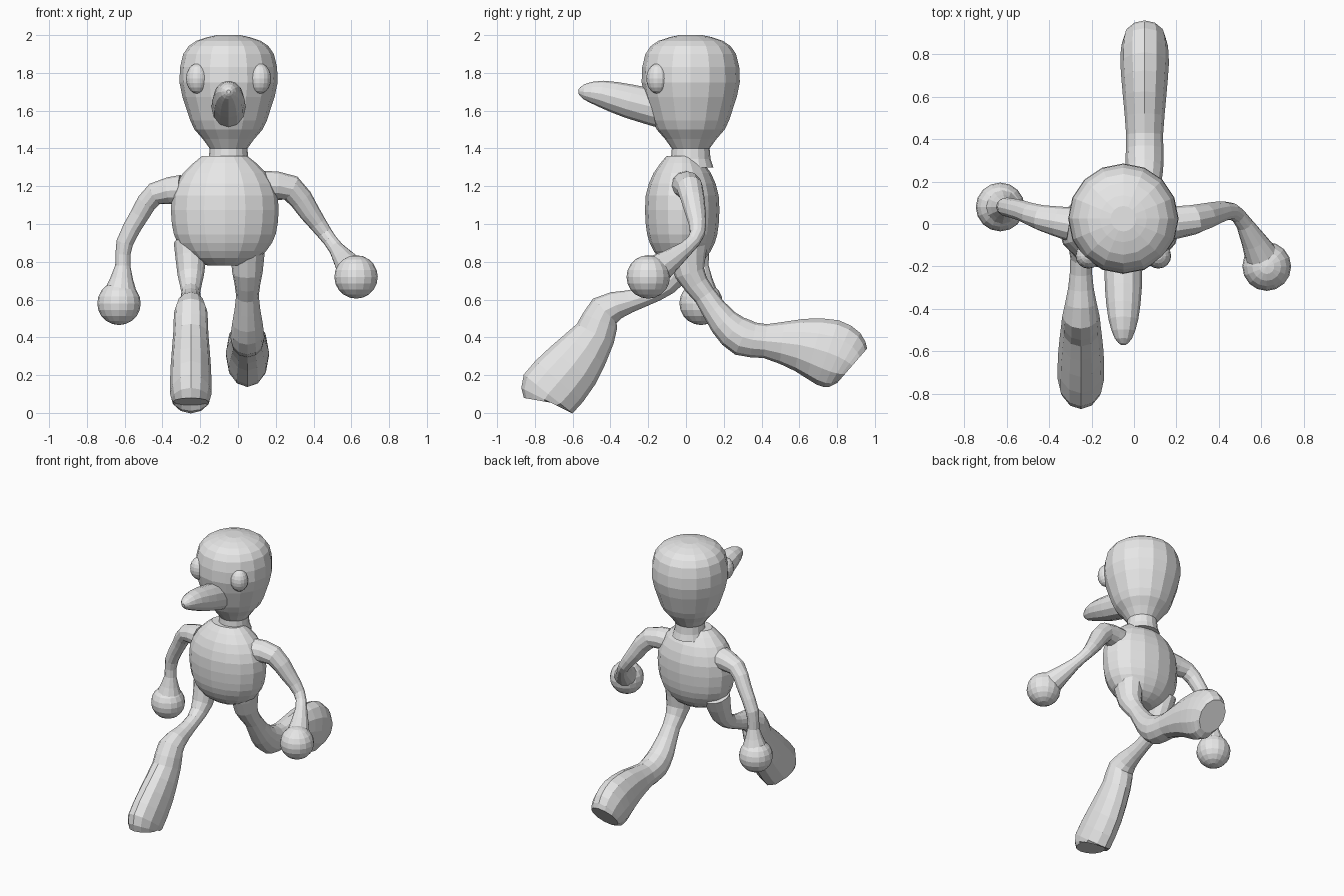
import bpy, bmesh, math
from mathutils import Vector, Matrix

cube = bpy.data.objects.get("Cube")
if cube:
    bpy.data.objects.remove(cube, do_unlink=True)

brightness = 0.8
grey_colour = (brightness, brightness, brightness, 1)
grey = bpy.data.materials.new("plain grey")
grey.use_nodes = True
grey.diffuse_color = grey_colour
grey.node_tree.nodes["Principled BSDF"].inputs["Base Color"].default_value = grey_colour


def finish(bm, name):
    """Turn the finished bmesh into a named grey object."""
    bmesh.ops.recalc_face_normals(bm, faces=bm.faces)
    mesh = bpy.data.meshes.new(name)
    bm.to_mesh(mesh)
    bm.free()
    mesh.materials.append(grey)
    part = bpy.data.objects.new(name, mesh)
    bpy.context.scene.collection.objects.link(part)


def smooth_path(stations):
    """Add a softly curved midpoint between each pair of stations."""
    points = [Vector(station) for station in stations]
    padded = [points[0]] + points + [points[-1]]
    path = []
    for before, start, end, after in zip(padded, padded[1:], padded[2:], padded[3:]):
        middle = (start + end) / 2
        outer = (before + after) / 2
        path += [start, middle + (middle - outer) / 8]
    return path + [points[-1]]


def tube(name, stations, side, sides):
    """Skin elliptical rings along stations of (x, y, z, side radius, other radius)."""
    path = smooth_path(stations)
    bm = bmesh.new()
    rings = []
    for index, station in enumerate(path):
        before = path[max(index - 1, 0)]
        after = path[min(index + 1, len(path) - 1)]
        centre = station.xyz if len(station) == 3 else Vector(station[:3])
        along = Vector((after - before)[:3]).normalized()
        across = (side - along * along.dot(side)).normalized()
        upward = along.cross(across)
        width, depth = station[3:]
        ring = []
        for step in range(sides):
            angle = math.tau * step / sides
            offset = across * width * math.cos(angle) + upward * depth * math.sin(angle)
            ring.append(bm.verts.new(centre + offset))
        rings.append(ring)
    for lower, upper in zip(rings, rings[1:]):
        for step in range(sides):
            following = (step + 1) % sides
            bm.faces.new((lower[step], lower[following], upper[following], upper[step]))
    bm.faces.new(rings[0])
    bm.faces.new(rings[-1])
    finish(bm, name)


def upright_body(name, x, y, flatness, profile):
    """Stack rings from a profile of (height, radius)."""
    stations = [(x, y, z, radius, radius * flatness) for z, radius in profile]
    tube(name, stations, Vector((1, 0, 0)), sides=16)


def forward_limb(name, x, profile):
    """Follow (y, z, radius) in one plane; the thick places are flatter sideways."""
    stations = [(x, y, z, min(radius, 0.06 + 0.3 * radius), radius)
                for y, z, radius in profile]
    tube(name, stations, Vector((1, 0, 0)), sides=12)


def arm(name, profile):
    """Follow (x, y, z, radius) with round rings."""
    stations = [(x, y, z, radius, radius) for x, y, z, radius in profile]
    tube(name, stations, Vector((0, 1, 0)), sides=12)


def ball(name, centre, radii):
    bm = bmesh.new()
    placement = Matrix.LocRotScale(Vector(centre), None, Vector(radii))
    bmesh.ops.create_uvsphere(bm, u_segments=16, v_segments=10, radius=1, matrix=placement)
    finish(bm, name)


# Head: rounded egg on a narrow neck
upright_body("head", -0.05, 0.025, 1, [
    (1.3, 0.12), (1.4, 0.1), (1.5, 0.18), (1.6, 0.22),
    (1.75, 0.26), (1.9, 0.24), (1.97, 0.17), (2, 0.06)])

# Torso: flattened pear shape from neck to hips
upright_body("torso", -0.07, -0.02, 0.69, [
    (1.36, 0.12), (1.27, 0.22), (1.15, 0.28), (1, 0.28),
    (0.9, 0.25), (0.82, 0.18), (0.78, 0.09)])

# Beak: long and tapered, tilted upward
forward_limb("beak", -0.05, [
    (-0.1, 1.6, 0.1), (-0.3, 1.65, 0.09), (-0.45, 1.69, 0.07),
    (-0.54, 1.7, 0.04), (-0.57, 1.7, 0.01)])

# Eyes: tall ovals on either side of the face
for label, direction in (("right", -1), ("left", 1)):
    ball(label + "_eye", (-0.05 + 0.165 * direction, -0.15, 1.77), (0.06, 0.06, 0.08))

# Arms: thick shoulders, slim wrists flaring into the hands
arm("right_arm", [
    (-0.3, 0, 1.18, 0.08), (-0.44, 0.03, 1.16, 0.06), (-0.52, 0.06, 1.05, 0.05),
    (-0.6, 0.08, 0.9, 0.045), (-0.61, 0.08, 0.78, 0.04), (-0.62, 0.08, 0.66, 0.08)])
arm("left_arm", [
    (0.14, 0, 1.2, 0.08), (0.28, 0.02, 1.19, 0.07), (0.38, 0.05, 1.06, 0.055),
    (0.46, 0.06, 0.95, 0.04), (0.52, 0, 0.87, 0.04), (0.6, -0.15, 0.76, 0.08)])

# Hands: simple round balls
hand_size = [0.115] * 3
ball("right_hand", (-0.63, 0.08, 0.58), hand_size)
ball("left_hand", (0.625, -0.2, 0.72), hand_size)

# Legs: slim thigh, round knee and flared lower leg ending in the foot
forward_limb("right_leg", -0.25, [
    (0, 0.9, 0.1), (-0.06, 0.73, 0.07), (-0.16, 0.64, 0.05),
    (-0.3, 0.59, 0.06), (-0.43, 0.54, 0.09), (-0.48, 0.42, 0.11),
    (-0.6, 0.25, 0.155), (-0.73, 0.1, 0.165), (-0.75, 0.06, 0.11)])
forward_limb("left_leg", 0.05, [
    (0, 0.9, 0.12), (0.02, 0.74, 0.08), (0.1, 0.62, 0.06),
    (0.2, 0.48, 0.08), (0.3, 0.4, 0.1), (0.42, 0.38, 0.09),
    (0.6, 0.36, 0.14), (0.75, 0.32, 0.18), (0.84, 0.28, 0.165), (0.88, 0.25, 0.12)])
